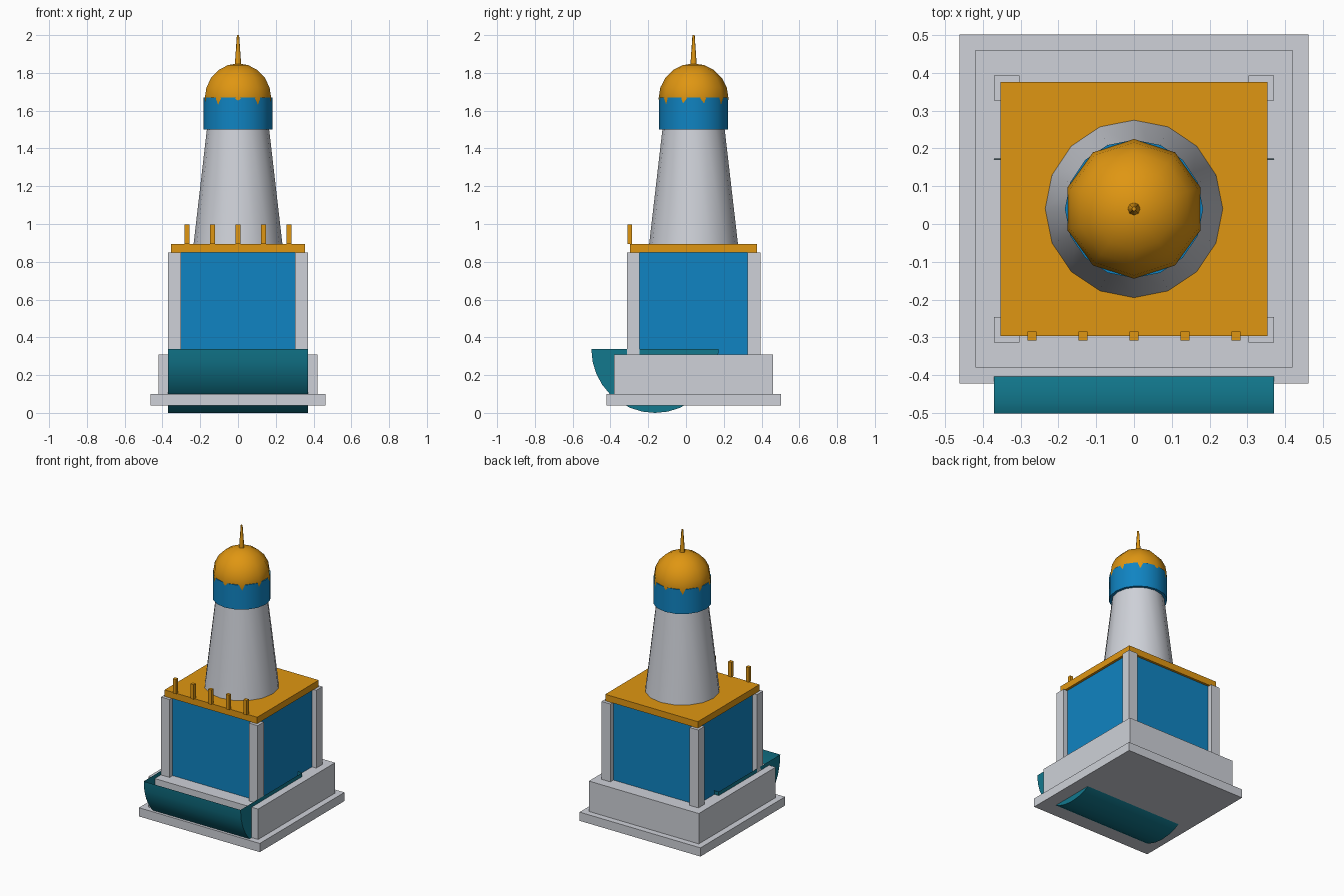
import bpy
import bmesh
import math

default = bpy.data.objects.get("Cube")
if default:
    bpy.data.objects.remove(default, do_unlink=True)


def material(name, rgb):
    mat = bpy.data.materials.new(name)
    mat.use_nodes = True
    mat.diffuse_color = (*rgb, 1)
    mat.node_tree.nodes["Principled BSDF"].inputs["Base Color"].default_value = (*rgb, 1)
    return mat


STONE = material("pale stone", (0.62, 0.64, 0.69))
BLUE = material("blue tile", (0.005, 0.23, 0.54))
GOLD = material("gold", (0.74, 0.305, 0.006))
TEAL = material("teal", (0.006, 0.19, 0.27))

CY = 0.04  # depth of the building's centre line


def finish(bm, name, mat, smooth=False):
    bmesh.ops.recalc_face_normals(bm, faces=bm.faces)
    mesh = bpy.data.meshes.new(name)
    bm.to_mesh(mesh)
    bm.free()
    mesh.materials.append(mat)
    obj = bpy.data.objects.new(name, mesh)
    bpy.context.collection.objects.link(obj)
    if smooth:
        bpy.ops.object.select_all(action="DESELECT")
        obj.select_set(True)
        bpy.context.view_layer.objects.active = obj
        bpy.ops.object.shade_smooth_by_angle(angle=math.radians(50))
    return obj


def box(name, mat, x, y, half_x, half_y, z0, z1):
    bm = bmesh.new()
    bmesh.ops.create_cube(bm, size=2)
    bmesh.ops.scale(bm, vec=(half_x, half_y, (z1 - z0) / 2), verts=bm.verts)
    bmesh.ops.translate(bm, vec=(x, y, (z0 + z1) / 2), verts=bm.verts)
    return finish(bm, name, mat)


def drum(name, mat, sides, r0, r1, z0, z1):
    bm = bmesh.new()
    bmesh.ops.create_cone(bm, cap_ends=True, segments=sides,
                          radius1=r0, radius2=r1, depth=z1 - z0)
    bmesh.ops.translate(bm, vec=(0, CY, (z0 + z1) / 2), verts=bm.verts)
    return finish(bm, name, mat, True)


# Stepped base
box("plinth", STONE, 0, CY, 0.462, 0.462, 0.04, 0.10)
box("step", STONE, 0, CY, 0.42, 0.42, 0.10, 0.31)

# Main block with corner columns and roof slab
box("main_block", BLUE, 0, CY, 0.337, 0.32, 0.31, 0.85)
for side, sx in (("left", 1), ("right", -1)):
    for end, sy in (("front", -1), ("back", 1)):
        box(f"{end}_{side}_column", STONE, sx * 0.3365, CY + sy * 0.32,
            0.0335, 0.0335, 0.31, 0.848)
box("roof_slab", GOLD, 0, CY, 0.354, 0.336, 0.85, 0.895)

# Row of posts on the front edge of the roof
for i in range(5):
    box(f"roof_post_{i + 1}", GOLD, (i - 2) * 0.135, -0.297, 0.012, 0.012, 0.895, 0.997)

# Tapered tower, collar, dome and spire
drum("tower", STONE, 16, 0.235, 0.165, 0.895, 1.50)
drum("collar", BLUE, 16, 0.183, 0.183, 1.50, 1.67)
bm = bmesh.new()
bmesh.ops.create_uvsphere(bm, u_segments=10, v_segments=10, radius=0.185)
bmesh.ops.translate(bm, vec=(0, CY, 1.665), verts=bm.verts)
finish(bm, "dome", GOLD, True)
drum("spire", GOLD, 8, 0.017, 0.006, 1.84, 2.0)

# Half-round trough: curved shell with end walls, open on top
bm = bmesh.new()
STEPS, RADIUS, RIM = 16, 0.337, 0.337
rows = []
for x in (-0.37, 0.37):
    angles = [math.pi * (1 + i / STEPS) for i in range(STEPS + 1)]
    rows.append([bm.verts.new((x, -0.164 + RADIUS * math.cos(a), RIM + RADIUS * math.sin(a)))
                 for a in angles])
for i in range(STEPS):
    bm.faces.new((rows[0][i], rows[0][i + 1], rows[1][i + 1], rows[1][i]))
for row in rows:
    bm.faces.new(row)
finish(bm, "trough", TEAL, True)
